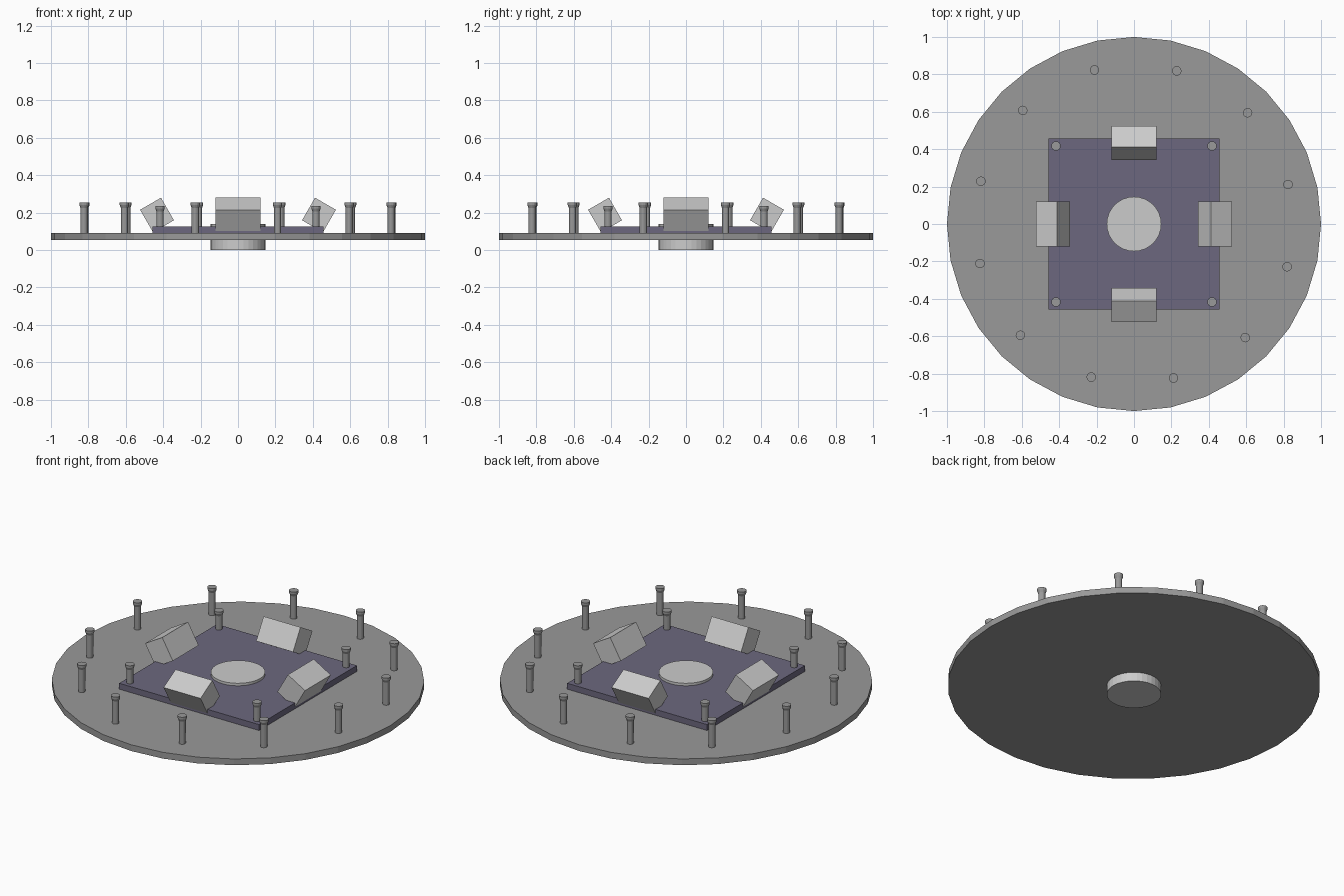
import bpy, bmesh, math
from mathutils import Matrix

if "Cube" in bpy.data.objects:
    bpy.data.objects.remove(bpy.data.objects["Cube"])


def material(name, rgb):
    m = bpy.data.materials.new(name)
    m.diffuse_color = (*rgb, 1)
    m.use_nodes = True
    m.node_tree.nodes["Principled BSDF"].inputs["Base Color"].default_value = m.diffuse_color
    return m


dark_grey = material("dark_grey", (0.32, 0.32, 0.32))
board_blue = material("board_blue", (0.15, 0.137, 0.21))


def add_object(name, bm, mat=None):
    bmesh.ops.recalc_face_normals(bm, faces=bm.faces)
    me = bpy.data.meshes.new(name)
    bm.to_mesh(me)
    bm.free()
    if mat:
        me.materials.append(mat)
    ob = bpy.data.objects.new(name, me)
    bpy.context.collection.objects.link(ob)
    return ob


def lathe(name, profile, sides, mat=None, loc=(0, 0, 0)):
    # stack of rings (radius, z), capped at both ends
    bm = bmesh.new()
    rings = []
    for r, z in profile:
        rings.append([bm.verts.new((r * math.cos(a), r * math.sin(a), z))
                      for a in (2 * math.pi * i / sides for i in range(sides))])
    for low, high in zip(rings, rings[1:]):
        for i in range(sides):
            j = (i + 1) % sides
            bm.faces.new((low[i], low[j], high[j], high[i]))
    bm.faces.new(rings[0])
    bm.faces.new(rings[-1])
    ob = add_object(name, bm, mat)
    ob.location = loc
    return ob


def box(name, size, matrix, mat=None):
    bm = bmesh.new()
    bmesh.ops.create_cube(bm, size=1)
    bmesh.ops.scale(bm, vec=size, verts=bm.verts)
    bmesh.ops.transform(bm, matrix=matrix, verts=bm.verts)
    return add_object(name, bm, mat)


# round base disc, central hub and square board
lathe("base_disc", [(1, 0.053), (1, 0.09)], 32, dark_grey)
lathe("centre_hub", [(0.146, 0), (0.146, 0.14)], 32)
box("square_board", (0.916, 0.916, 0.04), Matrix.Translation((0, 0, 0.105)), board_blue)

# four tilted blocks, one per board edge
for k in range(4):
    m = (Matrix.Rotation(k * math.pi / 2, 4, 'Z')
         @ Matrix.Translation((0.433, 0, 0.187))
         @ Matrix.Rotation(math.radians(30), 4, 'Y'))
    box(f"tilted_block_{k + 1}", (0.129, 0.242, 0.139), m)

# flared pins: outer ring of twelve, and four lower ones at the board corners
pin = [(0.019, 0.075), (0.019, 0.225), (0.025, 0.24), (0.025, 0.253)]
for k in range(12):
    a = math.radians(14.4 + 30 * k)
    lathe(f"rim_pin_{k + 1}", pin, 16, dark_grey, (0.85 * math.cos(a), 0.85 * math.sin(a), 0))
for x in (-0.417, 0.417):
    for y in (-0.417, 0.417):
        lathe("corner_pin", pin, 16, dark_grey, (x, y, -0.018))
